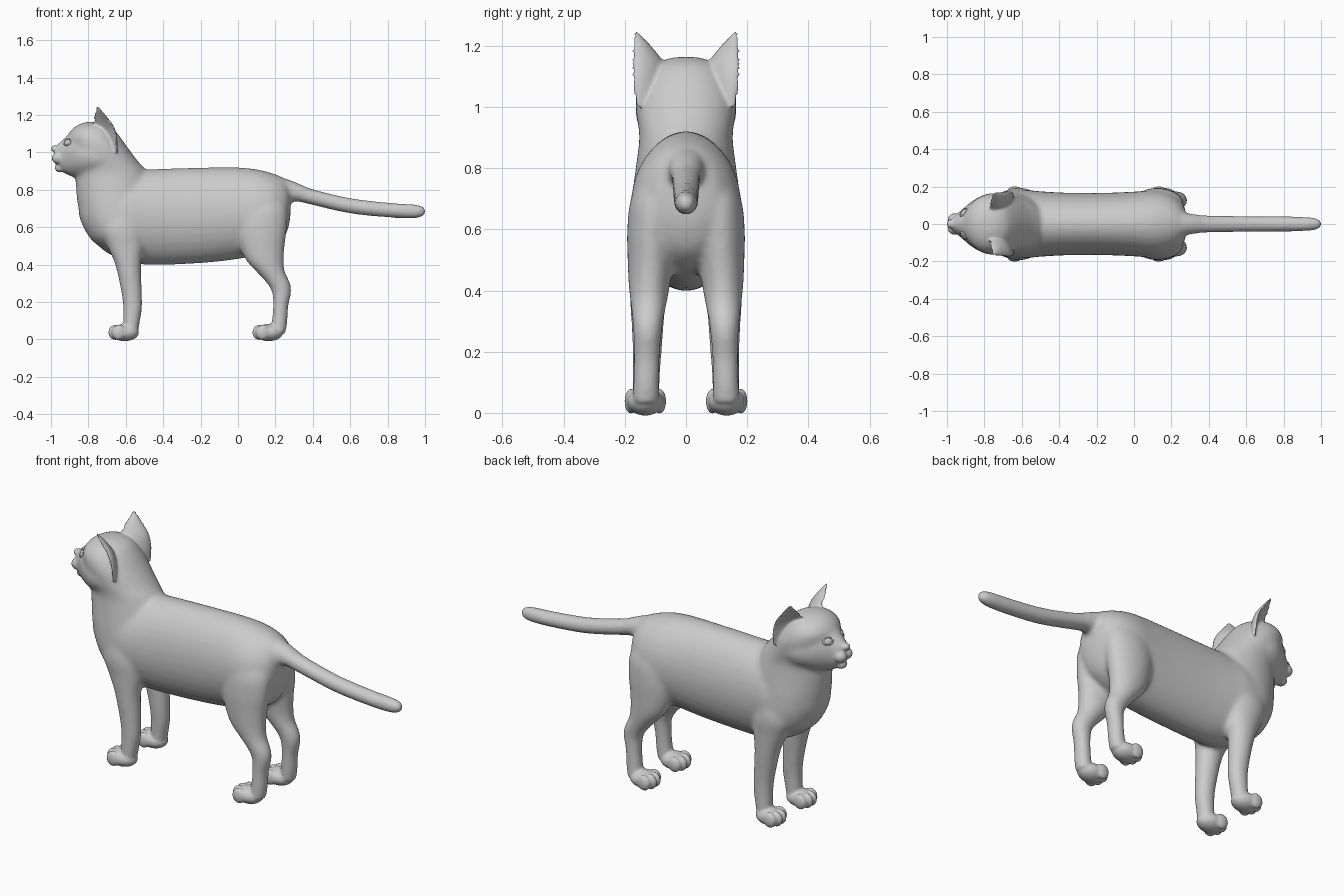
import bpy, bmesh, math
from mathutils import Vector, Matrix
from mathutils.bvhtree import BVHTree

if "Cube" in bpy.data.objects:
    bpy.data.objects.remove(bpy.data.objects["Cube"])


def spline(rows, n=5):
    """Catmull-Rom resampling of a list of section tuples."""
    out = []
    for i in range(len(rows) - 1):
        p0, p1, p2, p3 = (rows[max(i - 1, 0)], rows[i], rows[i + 1],
                          rows[min(i + 2, len(rows) - 1)])
        for k in range(n):
            t = k / n
            out.append([0.5 * (2 * b + (c - a) * t + (2 * a - 5 * b + 4 * c - d) * t * t
                               + (3 * b - a - 3 * c + d) * t ** 3)
                        for a, b, c, d in zip(p0, p1, p2, p3)])
    return out + [list(rows[-1])]


def skin(bm, rings):
    """Closed tube through rings of points."""
    vr = [[bm.verts.new(p) for p in r] for r in rings]
    n = len(vr[0])
    for a, b in zip(vr, vr[1:]):
        for i in range(n):
            bm.faces.new((a[i], a[(i + 1) % n], b[(i + 1) % n], b[i]))
    bm.faces.new(vr[0][::-1])
    bm.faces.new(vr[-1])


ANG = [2 * math.pi * i / 32 for i in range(32)]


def loft_x(bm, rows):
    """Upright oval sections: x, bottom z, top z, half width."""
    skin(bm, [[(x, w * math.cos(t), (lo + hi) / 2 + (hi - lo) / 2 * math.sin(t)) for t in ANG]
              for x, lo, hi, w in spline(rows)])


def loft_z(bm, rows, s=1):
    """Level oval sections: z, front x, back x, centre y, half width."""
    skin(bm, [[((f + b) / 2 + (b - f) / 2 * math.cos(t), s * (y + w * math.sin(t)), z) for t in ANG]
              for z, f, b, y, w in spline(rows)])


def ball(bm, c, r):
    bmesh.ops.create_uvsphere(bm, u_segments=24, v_segments=16, radius=1,
                              matrix=Matrix.Translation(c) @ Matrix.Diagonal((*r, 1)))


def fuse(bm, name, voxel, rounds):
    """Merge all overlapping pieces into one smooth skin."""
    bmesh.ops.recalc_face_normals(bm, faces=bm.faces)
    me = bpy.data.meshes.new(name)
    bm.to_mesh(me)
    bm.free()
    ob = bpy.data.objects.new(name, me)
    bpy.context.collection.objects.link(ob)
    m = ob.modifiers.new("merge", 'REMESH')
    m.mode = 'VOXEL'
    m.voxel_size = voxel
    m = ob.modifiers.new("soften", 'SMOOTH')
    m.factor = 0.5
    m.iterations = rounds
    dg = bpy.context.evaluated_depsgraph_get()
    dg.update()
    done = bpy.data.meshes.new_from_object(ob.evaluated_get(dg))
    ob.modifiers.clear()
    ob.data = done
    return ob


bm = bmesh.new()
# torso
loft_x(bm, [(-.85, .66, .78, .04), (-.81, .57, .83, .11), (-.71, .47, .88, .165), (-.6, .42, .9, .183),
            (-.5, .40, .908, .175), (-.35, .40, .915, .167), (-.15, .412, .92, .167),
            (0, .43, .92, .173), (.1, .45, .91, .18), (.18, .48, .89, .167), (.24, .53, .865, .13),
            (.27, .6, .83, .09), (.28, .66, .78, .04)])
# chest, neck and skull
loft_z(bm, [(.48, -.72, -.5, 0, .1), (.54, -.79, -.48, 0, .16), (.62, -.83, -.46, 0, .18),
            (.72, -.857, -.45, 0, .175), (.82, -.867, -.46, 0, .162), (.9, -.87, -.49, 0, .153),
            (.96, -.88, -.54, 0, .16), (1.03, -.9, -.592, 0, .166), (1.09, -.91, -.635, 0, .152),
            (1.135, -.875, -.675, 0, .115), (1.158, -.83, -.72, 0, .06), (1.164, -.79, -.75, 0, .02)])
# face
loft_x(bm, [(-.7, .88, 1.08, .15), (-.74, .86, 1.1, .165), (-.8, .86, 1.11, .158),
            (-.86, .865, 1.115, .127), (-.9, .875, 1.1, .095), (-.935, .892, 1.07, .064),
            (-.962, .915, 1.047, .045), (-.98, .945, 1.035, .025)])
# tail
loft_x(bm, [(.14, .76, .89, .09), (.2, .74, .876, .08), (.27, .737, .856, .062), (.33, .735, .832, .052),
            (.4, .718, .804, .047), (.6, .673, .757, .043), (.8, .652, .733, .041),
            (.93, .647, .724, .038), (.985, .655, .715, .028), (1.004, .673, .697, .01)])
for s in (1, -1):
    # front leg
    loft_z(bm, [(.75, -.72, -.52, .1, .06), (.6, -.74, -.5, .115, .077), (.5, -.7, -.505, .12, .069),
                (.4, -.657, -.518, .124, .061), (.25, -.624, -.513, .126, .051),
                (.17, -.615, -.512, .128, .047), (.1, -.615, -.523, .13, .045),
                (.03, -.62, -.535, .132, .045)], s)
    # hind leg
    loft_z(bm, [(.8, .06, .22, .08, .05), (.7, 0, .262, .1, .08), (.6, -.01, .262, .112, .08),
                (.5, .01, .25, .115, .076), (.42, .045, .245, .12, .068), (.36, .1, .252, .122, .06),
                (.3, .155, .28, .125, .051), (.25, .182, .285, .126, .046), (.18, .187, .27, .128, .043),
                (.1, .18, .265, .13, .043), (.03, .17, .255, .132, .045)], s)
body = fuse(bm, "body_base", .01, 14)

# second pass adds the small forms to the softened body
bm = bmesh.new()
bm.from_mesh(body.data)
bpy.data.objects.remove(body)
ball(bm, (-.98, 0, 1.02), (.021, .024, .018))   # nose
ball(bm, (-.95, 0, .917), (.03, .032, .024))    # chin
for s in (1, -1):
    ball(bm, (-.96, s * .025, .97), (.036, .032, .032))   # muzzle pads
    for dx in (0, .77):
        # paw and toes
        ball(bm, (-.605 + dx, s * .133, .037), (.075, .06, .046))
        for dy, fx in ((-.047, .018), (-.017, 0), (.017, 0), (.047, .018)):
            ball(bm, (-.656 + fx + dx, s * (.133 + dy), .038), (.038, .021, .041))
    # cupped ear, opening outward and forward
    u, n = Vector((.72, .69 * s, 0)), Vector((-.69, .72 * s, 0))
    ear = [(1.0, -.71, .11, .085, .04), (1.06, -.715, .115, .088, .045), (1.11, -.72, .122, .083, .045),
           (1.15, -.728, .132, .07, .042), (1.195, -.742, .148, .043, .032),
           (1.225, -.75, .16, .022, .02), (1.247, -.753, .167, .007, .008)]
    skin(bm, [[Vector((x, s * y, z)) + u * a * math.cos(t)
               - n * b * (math.sin(t) if math.sin(t) > 0 else -.3 * math.sin(t)) for t in ANG]
              for z, x, y, a, b in spline(ear)])
cat = fuse(bm, "cat_body", .007, 3)
cat.data.polygons.foreach_set("use_smooth", [True] * len(cat.data.polygons))

# eyes and lids set onto the face surface
tree = BVHTree.FromPolygons([v.co for v in cat.data.vertices],
                            [p.vertices[:] for p in cat.data.polygons])
for s, side in ((1, "left"), (-1, "right")):
    hit, nor, _, _ = tree.ray_cast(Vector((-.912, s * .5, 1.055)), Vector((0, -s, 0)))
    if hit is None:
        continue
    rot = nor.to_track_quat('Z', 'Y').to_euler()
    bpy.ops.mesh.primitive_uv_sphere_add(segments=24, ring_count=16, radius=1, location=hit, rotation=rot)
    eye = bpy.context.object
    eye.name = side + "_eye"
    eye.scale = (.024, .018, .007)
    bpy.ops.mesh.primitive_torus_add(major_radius=.024, minor_radius=.005, major_segments=32,
                                     minor_segments=10, location=hit, rotation=rot)
    lid = bpy.context.object
    lid.name = side + "_eyelid"
    lid.scale = (1, .75, 1)
    for o in (eye, lid):
        o.data.polygons.foreach_set("use_smooth", [True] * len(o.data.polygons))
